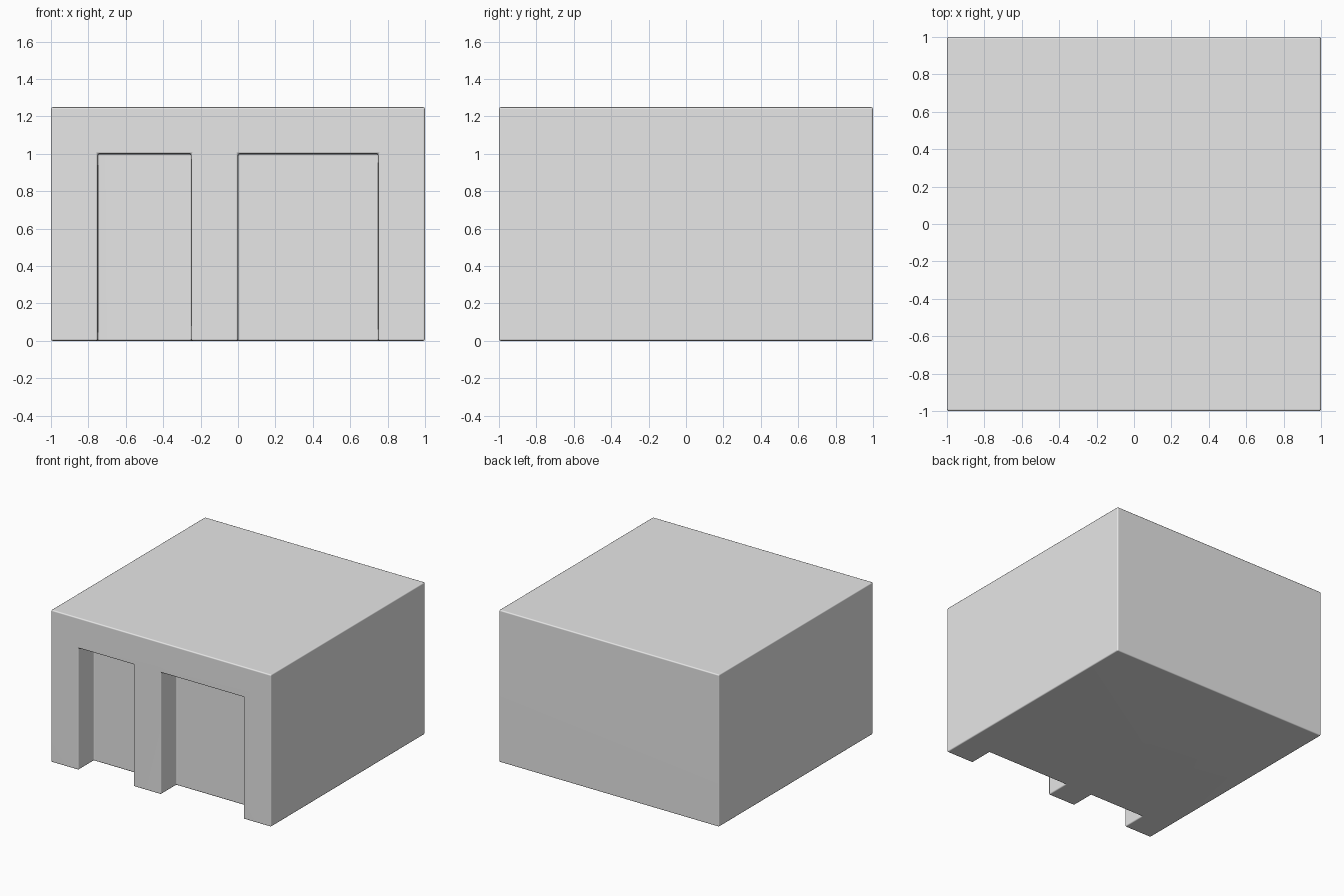
import bpy
import math

default = bpy.data.objects.get("Cube")
if default:
    bpy.data.objects.remove(default, do_unlink=True)

HEIGHT = 1.25
DOOR_TOP = 1.0
DOOR_DEPTH = 0.2

grey = bpy.data.materials.new("plain grey")
grey.use_nodes = True
colour = (0.8, 0.8, 0.8, 1)
grey.diffuse_color = colour
grey.node_tree.nodes["Principled BSDF"].inputs["Base Color"].default_value = colour


def box(name, low, high):
    """Axis-aligned box between two corners."""
    centre = [(a + b) / 2 for a, b in zip(low, high)]
    bpy.ops.mesh.primitive_cube_add(size=1, location=centre)
    obj = bpy.context.object
    obj.name = name
    obj.scale = [b - a for a, b in zip(low, high)]
    bpy.ops.object.transform_apply(location=True, rotation=False, scale=True)
    obj.data.materials.append(grey)
    return obj


# Main block
building = box("building", (-1, -1, 0), (1, 1, HEIGHT))

# Two doorways recessed into the front, open at the floor
cutters = []
for name, left, right in (("narrow_doorway", -0.75, -0.25), ("wide_doorway", 0, 0.75)):
    cutter = box(name, (left, -1.5, -0.5), (right, -1 + DOOR_DEPTH, DOOR_TOP))
    cutter.hide_render = True
    cutters.append(cutter)
    cut = building.modifiers.new(name, "BOOLEAN")
    cut.operation = "DIFFERENCE"
    cut.solver = "EXACT"
    cut.object = cutter

# Slightly softened edges
bevel = building.modifiers.new("soft_edges", "BEVEL")
bevel.width = 0.01
bevel.segments = 2
bevel.limit_method = "ANGLE"
bevel.angle_limit = math.radians(40)

# Apply the cuts and the bevel, then discard the cutters
bpy.ops.object.select_all(action="DESELECT")
building.select_set(True)
bpy.context.view_layer.objects.active = building
bpy.ops.object.convert(target="MESH")
for cutter in cutters:
    bpy.data.objects.remove(cutter, do_unlink=True)

# Smooth bevels with flat walls
bpy.ops.object.shade_smooth_by_angle(angle=math.radians(50))
normals = building.modifiers.new("flat_walls", "WEIGHTED_NORMAL")
normals.keep_sharp = True
